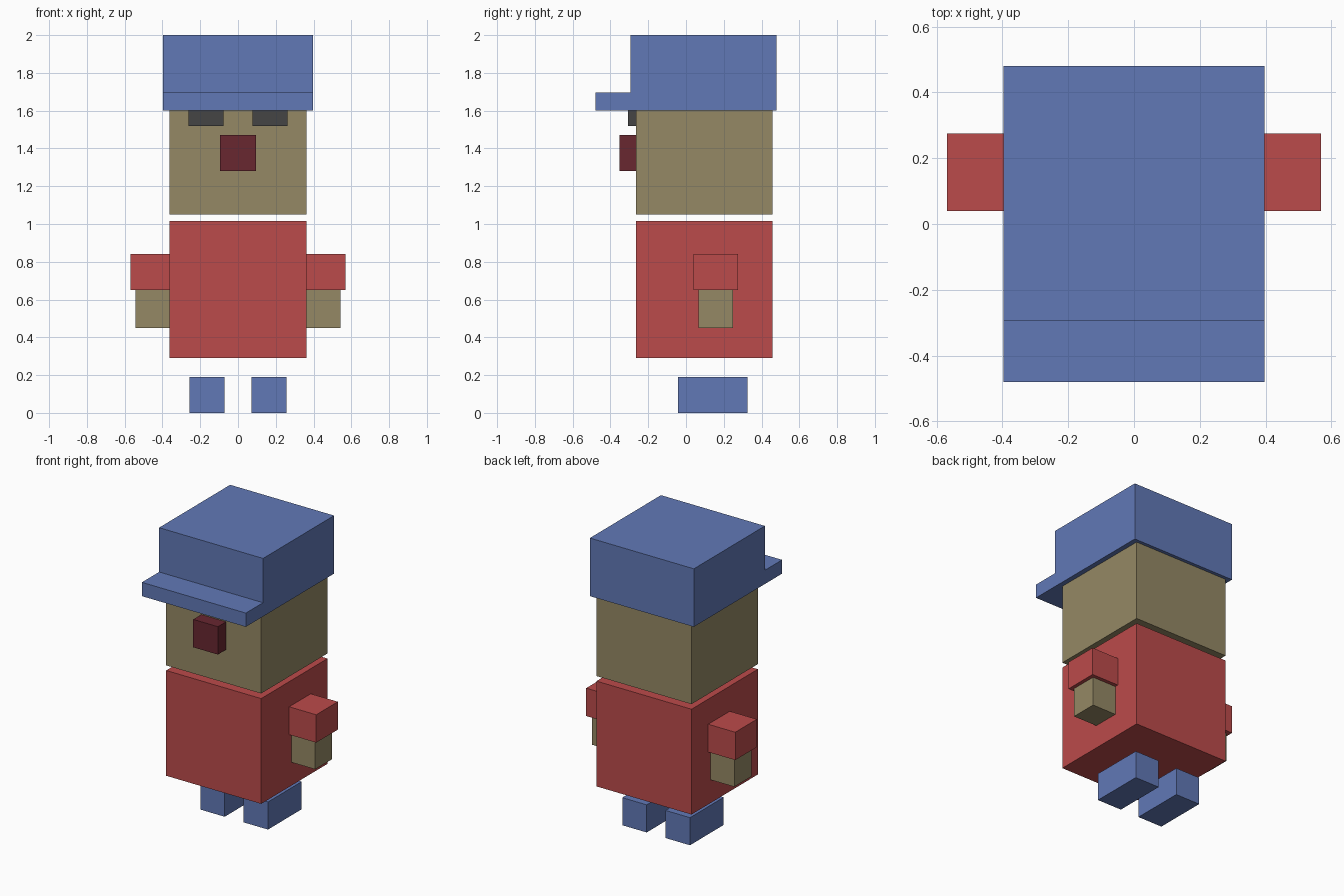
import bpy
import bmesh

if "Cube" in bpy.data.objects:
    bpy.data.objects.remove(bpy.data.objects["Cube"])


def paint(name, rgb):
    mat = bpy.data.materials.new(name)
    mat.diffuse_color = (*rgb, 1)
    mat.use_nodes = True
    mat.node_tree.nodes["Principled BSDF"].inputs["Base Color"].default_value = mat.diffuse_color
    return mat


BLUE = paint("blue", (0.12, 0.19, 0.47))
RED = paint("red", (0.50, 0.07, 0.07))
TAN = paint("tan", (0.30, 0.25, 0.13))
DARK = paint("dark_grey", (0.06, 0.06, 0.06))
MAROON = paint("maroon", (0.14, 0.02, 0.03))


def box(name, x, y, z, mat, mirror=False):
    """Box spanning the given (min, max) ranges, optionally mirrored over x."""
    bm = bmesh.new()
    bmesh.ops.create_cube(bm, size=1)
    for v in bm.verts:
        v.co = [lo + (c + 0.5) * (hi - lo) for c, (lo, hi) in zip(v.co, (x, y, z))]
    mesh = bpy.data.meshes.new(name)
    bm.to_mesh(mesh)
    bm.free()
    mesh.materials.append(mat)
    obj = bpy.data.objects.new(name, mesh)
    bpy.context.collection.objects.link(obj)
    if mirror:
        mod = obj.modifiers.new("Mirror", "MIRROR")
        mod.use_mirror_merge = False
    return obj


# Torso and head
TRUNK_Y = (-0.265, 0.457)
box("torso", (-0.362, 0.362), TRUNK_Y, (0.29, 1.015), RED)
box("head", (-0.362, 0.362), TRUNK_Y, (1.05, 1.772), TAN)

# Cap and brim
box("cap", (-0.396, 0.396), (-0.293, 0.48), (1.60, 2.0), BLUE)
box("cap_brim", (-0.396, 0.396), (-0.48, -0.293), (1.60, 1.695), BLUE)

# Face, with the eyes tucked under the brim
box("nose", (-0.094, 0.094), (-0.353, -0.17), (1.28, 1.472), MAROON)
box("eyes", (0.076, 0.263), (-0.308, -0.12), (1.52, 1.69), DARK, mirror=True)

# Arms: sleeves with hands reaching out below
box("sleeves", (0.335, 0.568), (0.04, 0.275), (0.65, 0.842), RED, mirror=True)
box("hands", (0.357, 0.543), (0.065, 0.25), (0.45, 0.82), TAN, mirror=True)

# Feet
box("feet", (0.072, 0.258), (-0.042, 0.325), (0.0, 0.19), BLUE, mirror=True)
